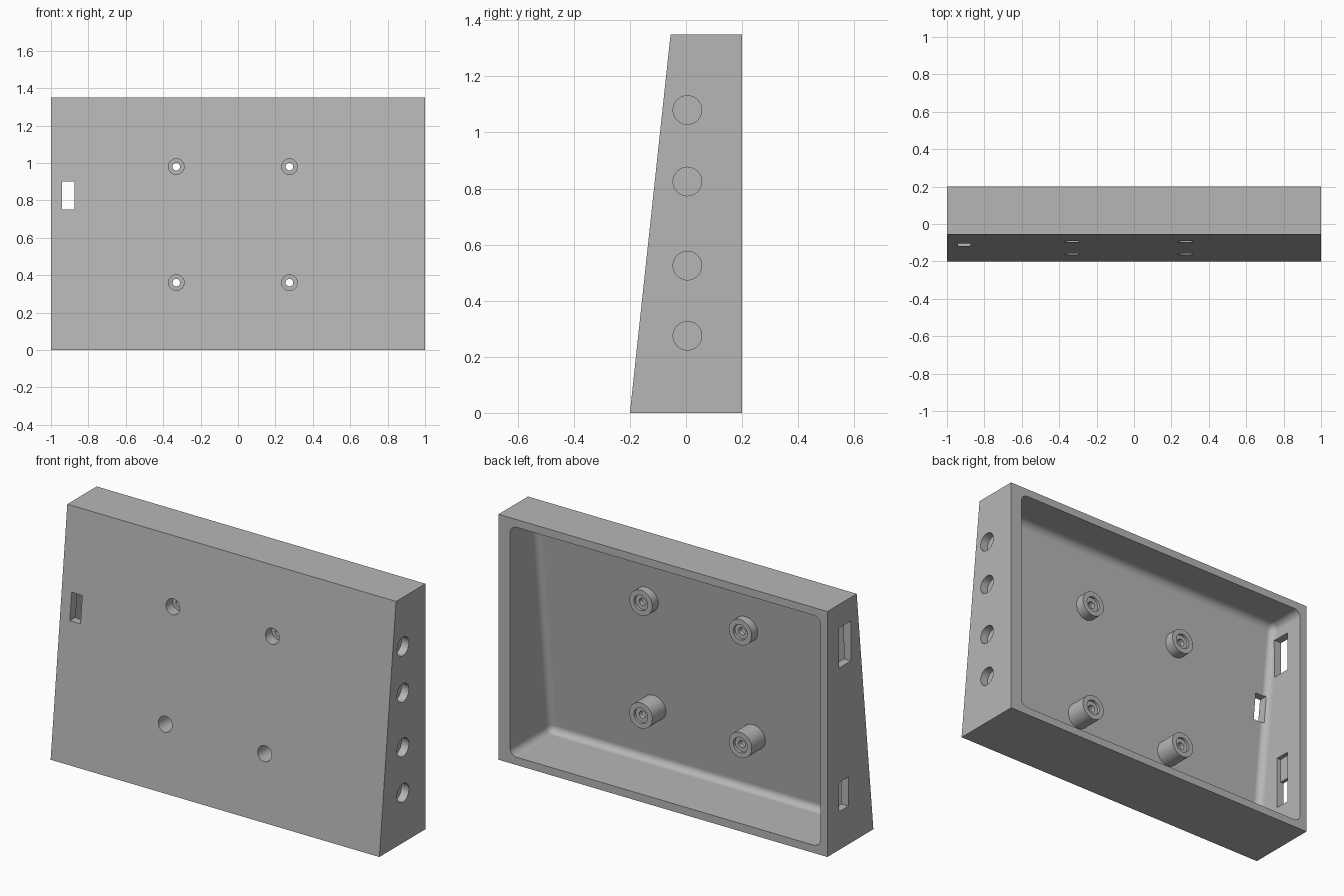
import bpy, bmesh, math
from mathutils import Matrix, Vector

cube = bpy.data.objects.get("Cube")
if cube:
    bpy.data.objects.remove(cube, do_unlink=True)

grey = bpy.data.materials.new("plain_grey")
grey.use_nodes = True
COLOUR = (0.47, 0.47, 0.47, 1)
grey.diffuse_color = COLOUR
grey.node_tree.nodes["Principled BSDF"].inputs["Base Color"].default_value = COLOUR

H, BACK, WALL, THICK = 1.35, 0.2, 0.043, 0.07


def front_y(z):
    """Depth of the sloping front face at a height."""
    return -0.2 + 0.145 * z / H


def make_object(name, bm):
    bmesh.ops.recalc_face_normals(bm, faces=bm.faces[:])
    mesh = bpy.data.meshes.new(name)
    bm.to_mesh(mesh)
    bm.free()
    mesh.materials.append(grey)
    ob = bpy.data.objects.new(name, mesh)
    bpy.context.collection.objects.link(ob)
    return ob


def wedge(name, x0, x1, z0, z1, inset, back, fillet=0):
    """Block with a sloping front, optionally rounded everywhere but its back."""
    bm = bmesh.new()
    profile = [(front_y(z0) + inset, z0), (back, z0), (back, z1), (front_y(z1) + inset, z1)]
    face = bm.faces.new([bm.verts.new((x0, y, z)) for y, z in profile])
    side = bmesh.ops.extrude_face_region(bm, geom=[face])["geom"]
    bmesh.ops.translate(bm, vec=(x1 - x0, 0, 0),
                        verts=[g for g in side if isinstance(g, bmesh.types.BMVert)])
    if fillet:
        edges = [e for e in bm.edges if any(v.co.y < back - 0.01 for v in e.verts)]
        bmesh.ops.bevel(bm, geom=edges, offset=fillet, segments=6, profile=0.5, affect='EDGES')
    return make_object(name, bm)


def box(name, x0, x1, y0, y1, z0, z1):
    bm = bmesh.new()
    bmesh.ops.create_cube(bm, size=1)
    bmesh.ops.scale(bm, vec=(x1 - x0, y1 - y0, z1 - z0), verts=bm.verts)
    bmesh.ops.translate(bm, vec=((x0 + x1) / 2, (y0 + y1) / 2, (z0 + z1) / 2), verts=bm.verts)
    return make_object(name, bm)


def rod(name, start, end, radius):
    a, b = Vector(start), Vector(end)
    bm = bmesh.new()
    turn = (b - a).to_track_quat('Z', 'Y').to_matrix().to_4x4()
    bmesh.ops.create_cone(bm, cap_ends=True, segments=40, radius1=radius, radius2=radius,
                          depth=(b - a).length, matrix=Matrix.Translation((a + b) / 2) @ turn)
    return make_object(name, bm)


def combine(target, tool, operation):
    tool.hide_render = True
    bpy.context.view_layer.objects.active = target
    mod = target.modifiers.new("shape", 'BOOLEAN')
    mod.operation, mod.solver, mod.object = operation, 'EXACT', tool
    bpy.ops.object.modifier_apply(modifier=mod.name)
    bpy.data.objects.remove(tool, do_unlink=True)


# Hollow shell, open at the back, with one thicker side wall
shell = wedge("enclosure_shell", -1, 1, 0, H, 0, BACK)
combine(shell, wedge("cavity", -1 + WALL, 1 - THICK, WALL, H - WALL, WALL, BACK + 0.1, 0.04),
        'DIFFERENCE')

# Screw posts: body, wide bore from the front, shallow seat at the tip, through hole
for x in (-0.33, 0.275):
    for z in (0.36, 0.98):
        root = front_y(z) + WALL / 2
        combine(shell, rod("post", (x, root, z), (x, 0, z), 0.07), 'UNION')
        combine(shell, rod("front_bore", (x, -0.3, z), (x, -0.04, z), 0.042), 'DIFFERENCE')
        combine(shell, rod("tip_seat", (x, -0.015, z), (x, 0.05, z), 0.042), 'DIFFERENCE')
        combine(shell, rod("screw_hole", (x, -0.3, z), (x, 0.1, z), 0.02), 'DIFFERENCE')

# Blind round holes in the thick side
for z in (0.275, 0.525, 0.825, 1.08):
    combine(shell, rod("side_hole", (1 - 0.045, 0.005, z), (1.1, 0.005, z), 0.051), 'DIFFERENCE')

# Front slot, two side openings and the recess inside above the lower one
openings = [
    ("front_slot", -0.94, -0.875, -0.3, 0.0, 0.75, 0.9),
    ("upper_opening", -1.1, -0.9, -0.005, 0.1, 1.0, 1.22),
    ("lower_opening", -1.1, -0.9, 0.015, 0.1, 0.21, 0.37),
    ("inner_recess", -0.98, -0.9, 0.015, 0.1, 0.21, 0.505),
]
for opening in openings:
    combine(shell, box(*opening), 'DIFFERENCE')

# Smooth fillets and round parts, crisp edges elsewhere
bpy.ops.object.select_all(action='DESELECT')
shell.select_set(True)
bpy.context.view_layer.objects.active = shell
bpy.ops.object.shade_smooth_by_angle(angle=math.radians(30))
weighted = shell.modifiers.new("even_shading", 'WEIGHTED_NORMAL')
weighted.keep_sharp = True
